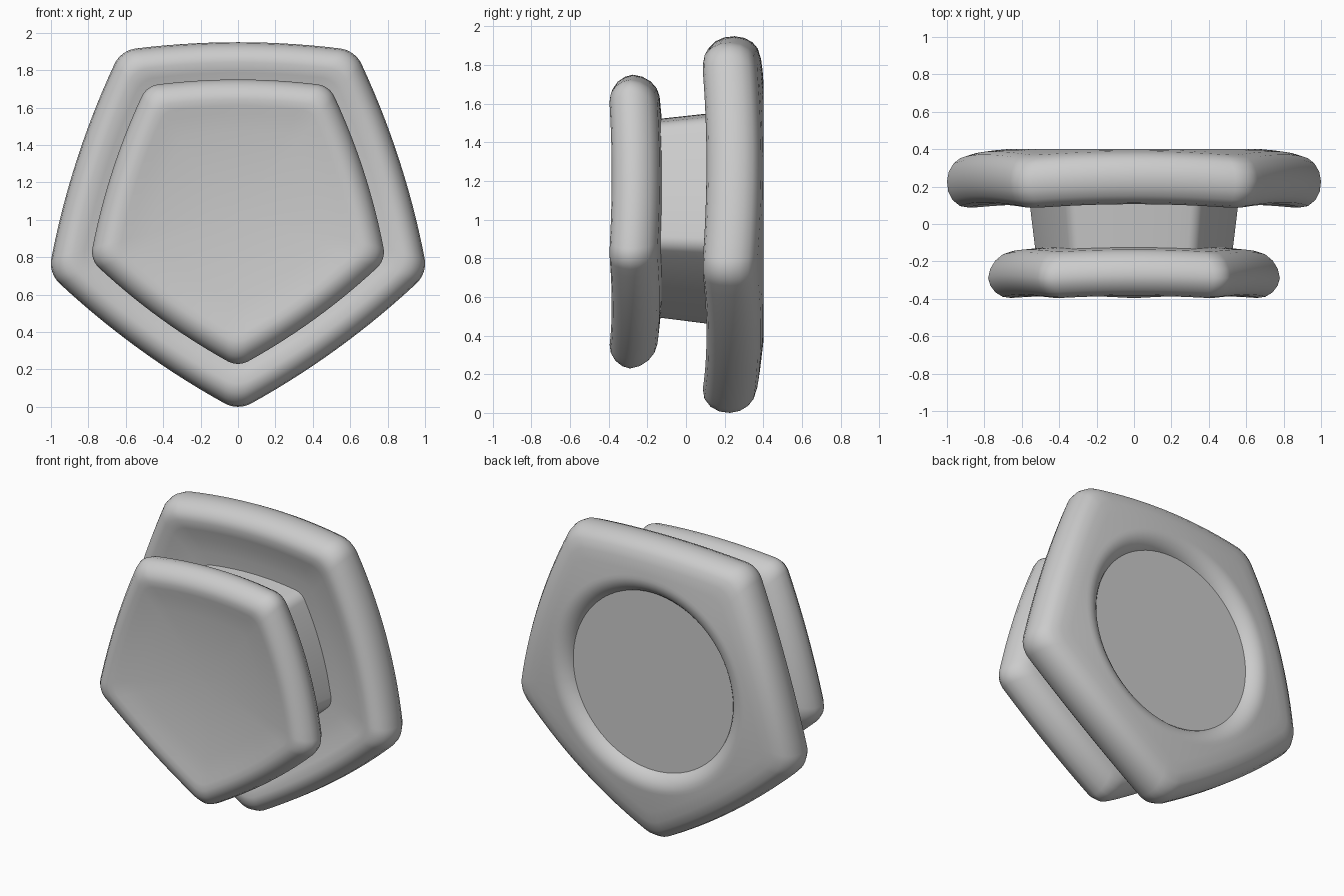
import bpy, bmesh, math
from mathutils import Vector

if "Cube" in bpy.data.objects:
    bpy.data.objects.remove(bpy.data.objects["Cube"])

APOTHEM, SIDE_R, CORNER_R = 0.91, 4.5, 0.15
BEND = 0.09  # plates curl forward with distance from the axis


def pentagon_outline(side_steps=14, corner_steps=8):
    """Point-down pentagon with bulging sides and rounded corners."""
    d, inner = SIDE_R - APOTHEM, SIDE_R - CORNER_R
    h = d * math.cos(math.radians(36))
    tip = -h + math.sqrt(h * h - d * d + inner * inner)
    phi = math.asin(tip * math.sin(math.radians(36)) / inner)
    pts = []
    for k in range(5):
        n = math.radians(90 + 72 * k)
        for i in range(side_steps + 1):
            t = n - phi + 2 * phi * i / side_steps
            pts.append(Vector((-d * math.cos(n) + SIDE_R * math.cos(t),
                               -d * math.sin(n) + SIDE_R * math.sin(t))))
        v = n + math.radians(36)
        for i in range(1, corner_steps):
            t = n + phi + (math.radians(72) - 2 * phi) * i / corner_steps
            pts.append(Vector((tip * math.cos(v) + CORNER_R * math.cos(t),
                               tip * math.sin(v) + CORNER_R * math.sin(t))))
    widest = max(p.x for p in pts)
    return [p / widest for p in pts]


OUTLINE = pentagon_outline()
CENTRE_Z = -min(p.y for p in OUTLINE)


def pentagon_ring(scale, y, bend=BEND):
    ring = [p * scale for p in OUTLINE]
    return [(p.x, y - bend * p.length_squared, CENTRE_Z + p.y) for p in ring]


def round_ring(radius, y):
    ring = [p.normalized() * radius for p in OUTLINE]
    return [(p.x, y, CENTRE_Z + p.y) for p in ring]


def loft(name, rings, material):
    """Skin consecutive rings and close both ends."""
    bm = bmesh.new()
    loops = [[bm.verts.new(co) for co in ring] for ring in rings]
    n = len(OUTLINE)
    for a, b in zip(loops, loops[1:]):
        for i in range(n):
            j = (i + 1) % n
            bm.faces.new((a[i], a[j], b[j], b[i]))
    bm.faces.new(loops[0])
    bm.faces.new(loops[-1])
    bmesh.ops.recalc_face_normals(bm, faces=bm.faces)
    mesh = bpy.data.meshes.new(name)
    bm.to_mesh(mesh)
    bm.free()
    mesh.materials.append(material)
    obj = bpy.data.objects.new(name, mesh)
    bpy.context.collection.objects.link(obj)
    bpy.ops.object.select_all(action='DESELECT')
    obj.select_set(True)
    bpy.context.view_layer.objects.active = obj
    bpy.ops.object.shade_smooth_by_angle(angle=math.radians(35))
    return obj


grey = bpy.data.materials.new("light_grey")
grey.diffuse_color = (0.6, 0.6, 0.6, 1)
grey.use_nodes = True
grey.node_tree.nodes["Principled BSDF"].inputs["Base Color"].default_value = grey.diffuse_color

# Front plate: dished face, rounded rim, curved back
front = [(.02, -.337), (.2, -.337), (.4, -.339), (.6, -.342), (.74, -.346),
         (.80, -.351), (.85, -.352), (.9, -.341), (.95, -.312), (.985, -.272),
         (1, -.23), (.985, -.182), (.95, -.142), (.9, -.115), (.84, -.105),
         (.7, -.105), (.5, -.105)]
loft("front_plate", [pentagon_ring(s * .78, y) for s, y in front], grey)

# Neck joining the plates, widening towards the back
loft("neck", [pentagon_ring(.525, -.16, 0), pentagon_ring(.565, .17, 0)], grey)

# Back plate: beaded rim, then a round lip around a flat sunken disc
back = [(.3, .19), (.5, .19), (.65, .188), (.75, .182), (.82, .17), (.88, .163),
        (.93, .18), (.97, .22), (.993, .27), (1, .325), (.99, .375),
        (.965, .413), (.93, .435), (.87, .444), (.8, .444)]
lip = [(.70, .398), (.68, .4), (.655, .397), (.63, .388), (.605, .371),
       (.588, .352), (.58, .338)]
loft("back_plate", [pentagon_ring(s, y) for s, y in back]
     + [round_ring(r, y) for r, y in lip], grey)
